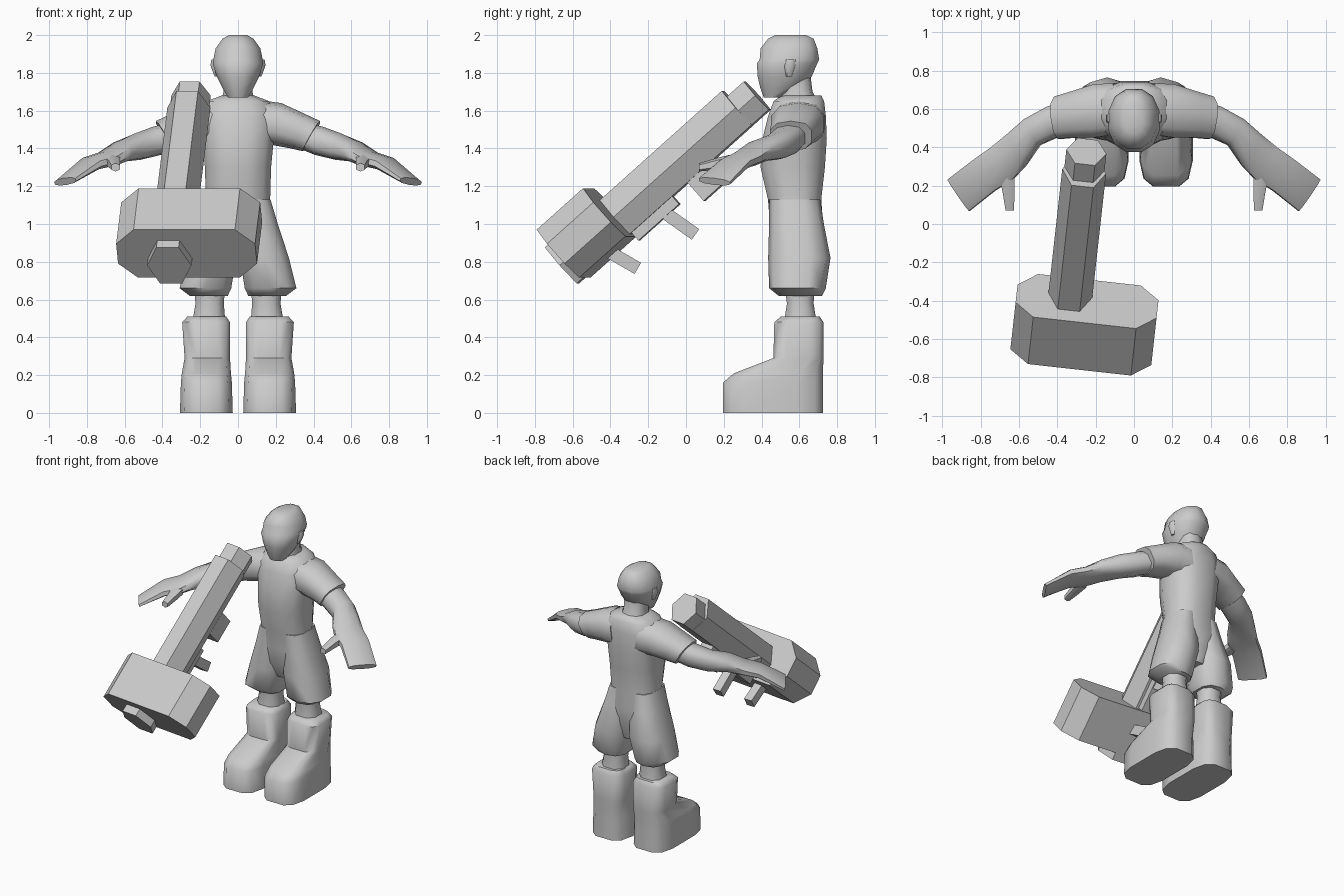
import bpy, math
from mathutils import Vector, Matrix

if "Cube" in bpy.data.objects:
    bpy.data.objects.remove(bpy.data.objects["Cube"])

grey = bpy.data.materials.new("plain_grey")
grey.diffuse_color = (0.6, 0.6, 0.6, 1)
grey.use_nodes = True
grey.node_tree.nodes["Principled BSDF"].inputs["Base Color"].default_value = grey.diffuse_color


def make(name, verts, faces, mirror=False, angle=50):
    me = bpy.data.meshes.new(name)
    me.from_pydata(verts, [], faces)
    me.materials.append(grey)
    ob = bpy.data.objects.new(name, me)
    bpy.context.collection.objects.link(ob)
    if mirror:
        ob.modifiers.new("mirror", 'MIRROR')
    bpy.ops.object.select_all(action='DESELECT')
    ob.select_set(True)
    bpy.context.view_layer.objects.active = ob
    bpy.ops.object.mode_set(mode='EDIT')
    bpy.ops.mesh.select_all(action='SELECT')
    bpy.ops.mesh.normals_make_consistent(inside=False)
    bpy.ops.object.mode_set(mode='OBJECT')
    if angle:
        bpy.ops.object.shade_smooth_by_angle(angle=math.radians(angle))
    return ob


def loft(name, rings, n=10, square=0.8, mirror=False, angle=50):
    """Skin a row of rings, each a centre and two half-axis vectors."""
    verts, faces = [], []
    for c, a, b in rings:
        for i in range(n):
            t = 2 * math.pi * (i + 0.5) / n
            p, q = math.cos(t), math.sin(t)
            p = math.copysign(abs(p) ** square, p)
            q = math.copysign(abs(q) ** square, q)
            verts.append(Vector(c) + Vector(a) * p + Vector(b) * q)
    for r in range(len(rings) - 1):
        for i in range(n):
            j = (i + 1) % n
            faces.append((r*n + i, r*n + j, r*n + n + j, r*n + n + i))
    faces.append(tuple(range(n)))
    faces.append(tuple(range((len(rings) - 1) * n, len(rings) * n)))
    return make(name, verts, faces, mirror, angle)


def stack(rows):
    """Level rings from rows of z, x range, y range."""
    return [(((x0 + x1) / 2, (y0 + y1) / 2, z), ((x1 - x0) / 2, 0, 0),
             (0, (y1 - y0) / 2, 0)) for z, x0, x1, y0, y1 in rows]


def centred(rows):
    return stack([(z, -r, r, y0, y1) for z, r, y0, y1 in rows])


# Shirt body and pelvis
loft("torso", centred([
    (0.77, 0.07, 0.50, 0.69), (0.88, 0.14, 0.45, 0.72), (1.00, 0.19, 0.44, 0.73),
    (1.13, 0.175, 0.43, 0.72), (1.30, 0.18, 0.39, 0.74), (1.45, 0.195, 0.40, 0.75),
    (1.57, 0.21, 0.43, 0.745), (1.65, 0.17, 0.46, 0.735), (1.68, 0.09, 0.50, 0.72)]), n=12)

# Neck, head and ears
loft("neck", centred([(1.62, 0.10, 0.49, 0.71), (1.70, 0.08, 0.50, 0.67),
                      (1.78, 0.08, 0.50, 0.66)]))
loft("head", centred([
    (1.67, 0.055, 0.41, 0.53), (1.72, 0.085, 0.39, 0.61), (1.78, 0.115, 0.375, 0.67),
    (1.85, 0.138, 0.37, 0.70), (1.87, 0.135, 0.385, 0.71), (1.93, 0.122, 0.39, 0.70),
    (1.98, 0.085, 0.43, 0.68), (2.00, 0.05, 0.47, 0.64)]), n=12, square=0.9)
loft("ear", stack([(1.78, 0.105, 0.125, 0.53, 0.56), (1.84, 0.11, 0.148, 0.52, 0.58),
                   (1.87, 0.12, 0.142, 0.53, 0.58)]), n=6, mirror=True)

# Short sleeves
loft("sleeve", [
    ((0.10, 0.60, 1.53), (0, 0.14, 0), (0.02, 0, 0.125)),
    ((0.20, 0.59, 1.53), (0, 0.145, 0), (0.03, 0, 0.11)),
    ((0.32, 0.57, 1.49), (0, 0.125, 0), (0.04, 0, 0.09)),
    ((0.39, 0.555, 1.465), (0.01, 0.115, 0), (0.045, 0, 0.08))], mirror=True)

# Forearm tapering into a flat mitten hand, and the thumb
loft("arm", [
    ((0.34, 0.56, 1.47), (0, 0.09, 0), (0.03, 0, 0.065)),
    ((0.43, 0.53, 1.44), (0.02, 0.085, 0), (0.02, 0, 0.075)),
    ((0.53, 0.48, 1.41), (0.04, 0.07, 0), (0.015, 0, 0.07)),
    ((0.615, 0.385, 1.385), (0.055, 0.08, 0), (0.01, 0, 0.055)),
    ((0.69, 0.315, 1.345), (0.06, 0.085, 0), (0.01, 0, 0.04)),
    ((0.78, 0.255, 1.32), (0.055, 0.085, 0), (0.01, 0, 0.035)),
    ((0.915, 0.15, 1.225), (0.058, 0.085, -0.01), (0.008, 0, 0.018))], mirror=True)
loft("thumb", [
    ((0.665, 0.25, 1.335), (0.045, 0, 0), (0, 0, 0.035)),
    ((0.655, 0.17, 1.32), (0.035, 0, 0), (0, 0, 0.032)),
    ((0.648, 0.07, 1.30), (0.025, 0, 0), (0, 0, 0.022))], n=6, mirror=True)

# Baggy shorts, bare shins, chunky boots
loft("shorts_leg", stack([
    (1.13, 0.00, 0.175, 0.44, 0.71), (1.00, 0.00, 0.215, 0.44, 0.73),
    (0.82, 0.005, 0.275, 0.435, 0.765), (0.66, 0.03, 0.315, 0.44, 0.74),
    (0.62, 0.05, 0.26, 0.49, 0.72)]), mirror=True)
loft("shin", stack([(0.70, 0.06, 0.24, 0.51, 0.69), (0.58, 0.07, 0.23, 0.53, 0.68),
                    (0.46, 0.06, 0.25, 0.51, 0.70)]), n=8, mirror=True)
loft("boot", stack([
    (0.00, 0.025, 0.31, 0.19, 0.73), (0.16, 0.03, 0.305, 0.19, 0.73),
    (0.21, 0.035, 0.30, 0.25, 0.73), (0.29, 0.04, 0.285, 0.46, 0.73),
    (0.48, 0.04, 0.298, 0.465, 0.73), (0.51, 0.06, 0.27, 0.50, 0.71)]),
    n=12, square=0.55, mirror=True)

# Weapon frame: u sideways, v up, d along the barrel towards the front
origin = Vector((-0.26, 0.275, 1.615))
d = Vector((-0.083, -0.745, -0.667)).normalized()
u = Vector((-d.y, d.x, 0)).normalized()
v = d.cross(u)


def at(a, b, t):
    return origin + u * a + v * b + d * t


def prism(name, outline, t0, t1):
    n = len(outline)
    verts = [at(a, b, t) for t in (t0, t1) for a, b in outline]
    faces = [(i, (i + 1) % n, n + (i + 1) % n, n + i) for i in range(n)]
    faces += [tuple(range(n)), tuple(range(n, 2 * n))]
    return make(name, verts, faces, angle=0)


def hexagon(ru, rv, b=0):
    s = math.sqrt(0.75)
    return [(ru * math.cos(k * math.pi / 3), b + rv * math.sin(k * math.pi / 3) / s)
            for k in range(6)]


def block(hw, b0, b1):
    return [(-hw, b0), (hw, b0), (hw, b1), (-hw, b1)]


prism("barrel", hexagon(0.115, 0.12), 0, 1.0)
prism("rear_cap", hexagon(0.105, 0.10, -0.02), -0.12, 0.05)
prism("muzzle", hexagon(0.118, 0.128), 1.1, 1.255)

# Wide chamfered head block at the front end
cu, cv, hu, hv, ch = 0.09, 0.034, 0.37, 0.17, 0.10
octagon = [(cu + sx * x, cv + sy * y) for sx, sy, pts in (
    (1, 1, ((hu, hv - ch), (hu - ch, hv))), (-1, 1, ((hu - ch, hv), (hu, hv - ch))),
    (-1, -1, ((hu, hv - ch), (hu - ch, hv))), (1, -1, ((hu - ch, hv), (hu, hv - ch))))
    for x, y in pts]
prism("head_block", octagon, 0.87, 1.20)

# Underside fittings
prism("under_rail", block(0.04, -0.175, -0.08), 0.57, 0.86)
prism("magazine", block(0.05, -0.25, -0.08), 0.29, 0.46)


def peg(name, x, y0, z0, y1, z1):
    run = Vector((0, y1 - y0, z1 - z0))
    side = Vector((0, -run.z, run.y)).normalized() * 0.045
    rings = [((x, y0, z0), (0.04, 0, 0), side), ((x, y1, z1), (0.04, 0, 0), side)]
    loft(name, rings, n=4, angle=0)


peg("rear_grip", -0.30, -0.14, 1.08, 0.05, 0.945)
peg("front_grip", -0.34, -0.42, 0.86, -0.255, 0.765)
